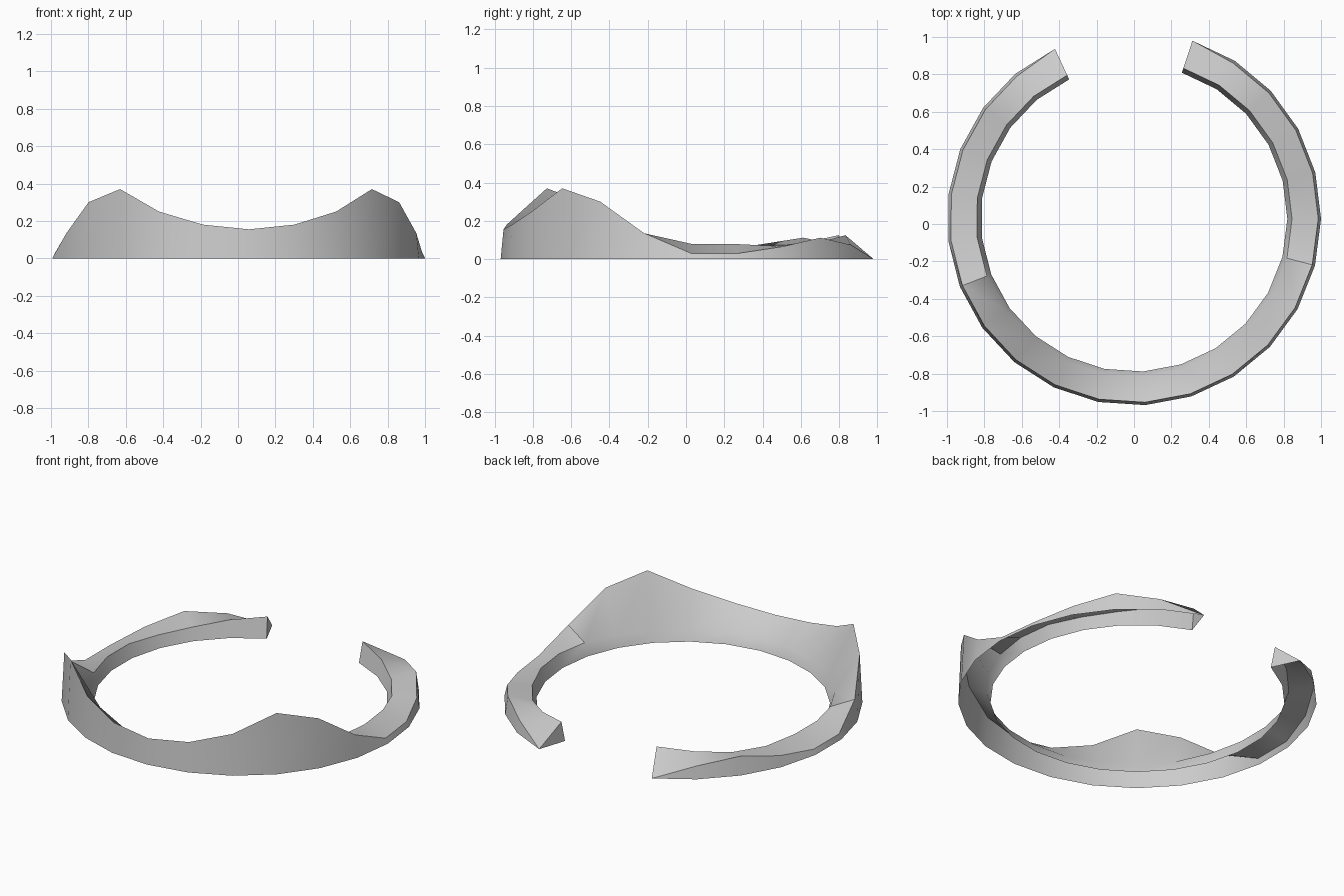
import bpy, bmesh
from math import radians, sin, cos

if "Cube" in bpy.data.objects:
    bpy.data.objects.remove(bpy.data.objects["Cube"])

# Heights at equal angular steps, from the front centre round to the open end
CREST = [.155, .18, .25, .37, .30, .135, .03, .03, .065, .112, .075, 0]   # outer rim
LEDGE = [.06, .06, .06, .06, .065, .075, .08, .08, .07, .075, .10, .125]  # inner rim
STEP, TILT = 14.4, 3.4
N = len(CREST) - 1


def point(k, r, z):
    a = radians(k * STEP + TILT)
    return (r * sin(a), .03 - r * cos(a), z)


# Open-bottomed shell: outer wall, sloping top, inner wall
bm = bmesh.new()
rows = []
for k in range(-N, N + 1):
    crest, ledge = CREST[abs(k)], LEDGE[abs(k)]
    rim = 1.0 if crest == 0 else .985
    section = [(1.0, 0), (rim, crest), (.845, ledge), (.82, 0)]
    rows.append([bm.verts.new(point(k, r, z)) for r, z in section])
for a, b in zip(rows, rows[1:]):
    for i in range(3):
        bm.faces.new((a[i], b[i], b[i + 1], a[i + 1]))

# Triangular caps on the two open ends
bm.faces.new(rows[0])
bm.faces.new(rows[-1][::-1])
bmesh.ops.remove_doubles(bm, verts=bm.verts, dist=1e-4)
bmesh.ops.recalc_face_normals(bm, faces=bm.faces)

mesh = bpy.data.meshes.new("open_crown_band")
bm.to_mesh(mesh)
bm.free()
band = bpy.data.objects.new("open_crown_band", mesh)
bpy.context.collection.objects.link(band)

# Smooth sides with crisp rims
bpy.context.view_layer.objects.active = band
band.select_set(True)
bpy.ops.object.shade_smooth_by_angle(angle=radians(30))
